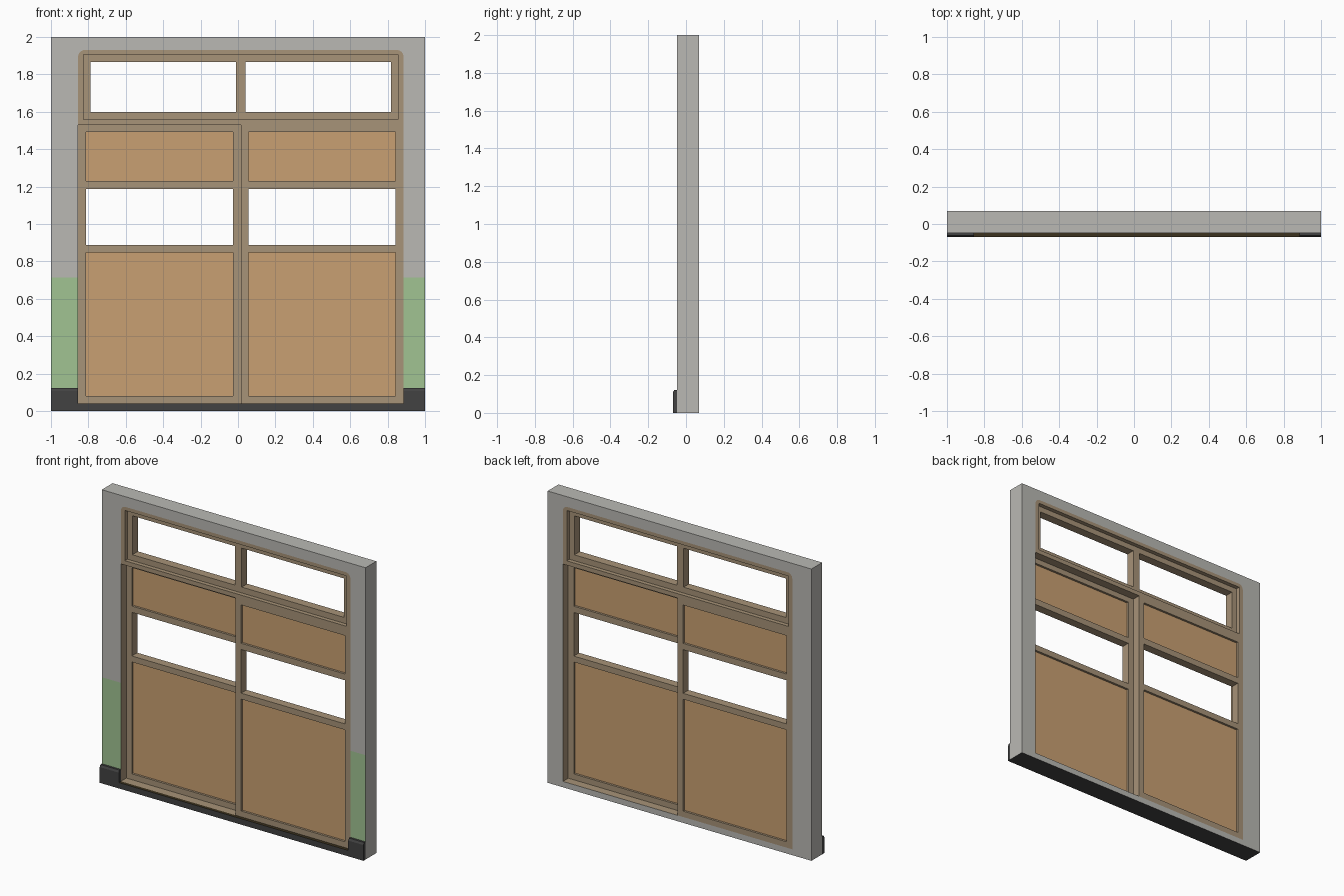
import bpy, bmesh, math
from mathutils import Vector

if "Cube" in bpy.data.objects:
    bpy.data.objects.remove(bpy.data.objects["Cube"])

def lin(v):
    v /= 255
    return v / 12.92 if v <= 0.04045 else ((v + 0.055) / 1.055) ** 2.4

def mat(name, r, g, b):
    m = bpy.data.materials.new(name)
    m.diffuse_color = (lin(r), lin(g), lin(b), 1)
    m.use_nodes = True
    m.node_tree.nodes["Principled BSDF"].inputs["Base Color"].default_value = m.diffuse_color
    return m

GREY = mat("wall grey", 186, 185, 180)
GREEN = mat("green paint", 161, 195, 146)
FRAME = mat("frame brown", 167, 147, 120)
PANEL = mat("panel tan", 201, 160, 114)
DARK = mat("skirting dark", 66, 66, 66)
SILL = mat("sill dark brown", 60, 50, 30)

F, B = -0.047, 0.07            # wall front and back
M = (F + B) / 2                # middle of the wall
C, HW = 0.015, 0.87            # opening centre and half width
Z0, Z1, Z2 = 0.04, 1.53, 1.93  # sill, transom bar, opening top

def finish(bm, name, *mats):
    bmesh.ops.recalc_face_normals(bm, faces=bm.faces)
    me = bpy.data.meshes.new(name)
    bm.to_mesh(me)
    bm.free()
    ob = bpy.data.objects.new(name, me)
    for m in mats:
        me.materials.append(m)
    bpy.context.collection.objects.link(ob)
    return ob

def prism(bm, pts, vec):
    """Extrude a closed outline along a vector."""
    f = bm.faces.new([bm.verts.new(p) for p in pts])
    r = bmesh.ops.extrude_face_region(bm, geom=[f], use_keep_orig=True)
    vs = [g for g in r["geom"] if isinstance(g, bmesh.types.BMVert)]
    bmesh.ops.translate(bm, verts=vs, vec=vec)

def slab(bm, xz, y0, y1):
    prism(bm, [(x, y0, z) for x, z in xz], (0, y1 - y0, 0))

def rect(bm, x0, x1, z0, z1, y0, y1):
    slab(bm, [(x0, z0), (x1, z0), (x1, z1), (x0, z1)], y0, y1)

def arc(s, r=0.035):
    """Rounded upper corner of the opening, from the top to the side."""
    return [(C + s * (HW - r + r * math.sin(a)), Z2 - r + r * math.cos(a))
            for a in [i * math.pi / 12 for i in range(7)]]

# Wall with opening; green lower front, brown reveals, dark underside
bm = bmesh.new()
for s in (-1, 1):
    slab(bm, [(C, 2), (s, 2), (s, 0), (C, 0), (C, Z0), (C + s * HW, Z0)]
         + arc(s)[::-1] + [(C, Z2)], F, B)
bmesh.ops.recalc_face_normals(bm, faces=bm.faces)
bmesh.ops.bisect_plane(bm, geom=bm.verts[:] + bm.edges[:] + bm.faces[:],
                       plane_co=(0, 0, 0.715), plane_no=(0, 0, 1))
bm.normal_update()
for f in bm.faces:
    c, n = f.calc_center_median(), f.normal
    zmax = max(v.co.z for v in f.verts)
    if n.y < -0.9 and zmax < 0.72:
        f.material_index = 1
    elif abs(n.y) < 0.1 and abs(c.x) < 0.95 and Z0 - 0.01 < c.z < 1.97:
        f.material_index = 2
    elif n.z < -0.9 and zmax < 0.01:
        f.material_index = 3
finish(bm, "wall", GREY, GREEN, FRAME, DARK)

# Flush trim around the transom window
bm = bmesh.new()
for s in (-1, 1):
    i = C + s * 0.84
    slab(bm, [(C, Z2)] + arc(s) + [(C + s * HW, Z1), (C, Z1), (C, 1.56),
                                   (i, 1.56), (i, 1.905), (C, 1.905)], F, B)
finish(bm, "transom_trim", FRAME)

# Recessed transom frame with middle bar
bm = bmesh.new()
y0, y1 = M - 0.03, M + 0.03
for s in (-1, 1):
    a, b = sorted((C + s * 0.84, C + s * 0.803))
    rect(bm, a, b, 1.56, 1.905, y0, y1)
for z0, z1 in ((1.56, 1.60), (1.867, 1.905)):
    rect(bm, C - 0.803, C + 0.803, z0, z1, y0, y1)
rect(bm, C - 0.026, C + 0.026, 1.60, 1.867, y0, y1)
finish(bm, "transom_frame", FRAME)

# Two sliding leaves: left flush with the back, right flush with the front
for name, x0, x1, y0, y1 in (("left", C - HW, C, M, B), ("right", C, C + HW, F, M)):
    bm = bmesh.new()
    w = 0.042
    rect(bm, x0, x0 + w, Z0, Z1, y0, y1)
    rect(bm, x1 - w, x1, Z0, Z1, y0, y1)
    for z0, z1 in ((Z0, 0.08), (0.847, 0.888), (1.187, 1.23), (1.493, Z1)):
        rect(bm, x0 + w, x1 - w, z0, z1, y0, y1)
    finish(bm, name + "_leaf_frame", FRAME)
    bm = bmesh.new()
    for z0, z1 in ((0.08, 0.847), (1.23, 1.493)):
        rect(bm, x0 + w, x1 - w, z0, z1, y0 + 0.015, y1 - 0.015)
    finish(bm, name + "_leaf_panels", PANEL)

# Skirting boards with chamfered top, and the low threshold between them
y = -0.07
bm = bmesh.new()
for x0, x1 in ((-1, C - HW), (C + HW, 1)):
    prism(bm, [(x0, *p) for p in ((F, 0), (y, 0), (y, 0.108), (y + 0.008, 0.122), (F, 0.122))],
          (x1 - x0, 0, 0))
finish(bm, "skirting", DARK)
bm = bmesh.new()
rect(bm, C - HW, C + HW, 0, Z0, y, F)
bmesh.ops.recalc_face_normals(bm, faces=bm.faces)
for f in bm.faces:
    f.material_index = int(f.normal.z > 0.9)
finish(bm, "threshold", DARK, SILL)
